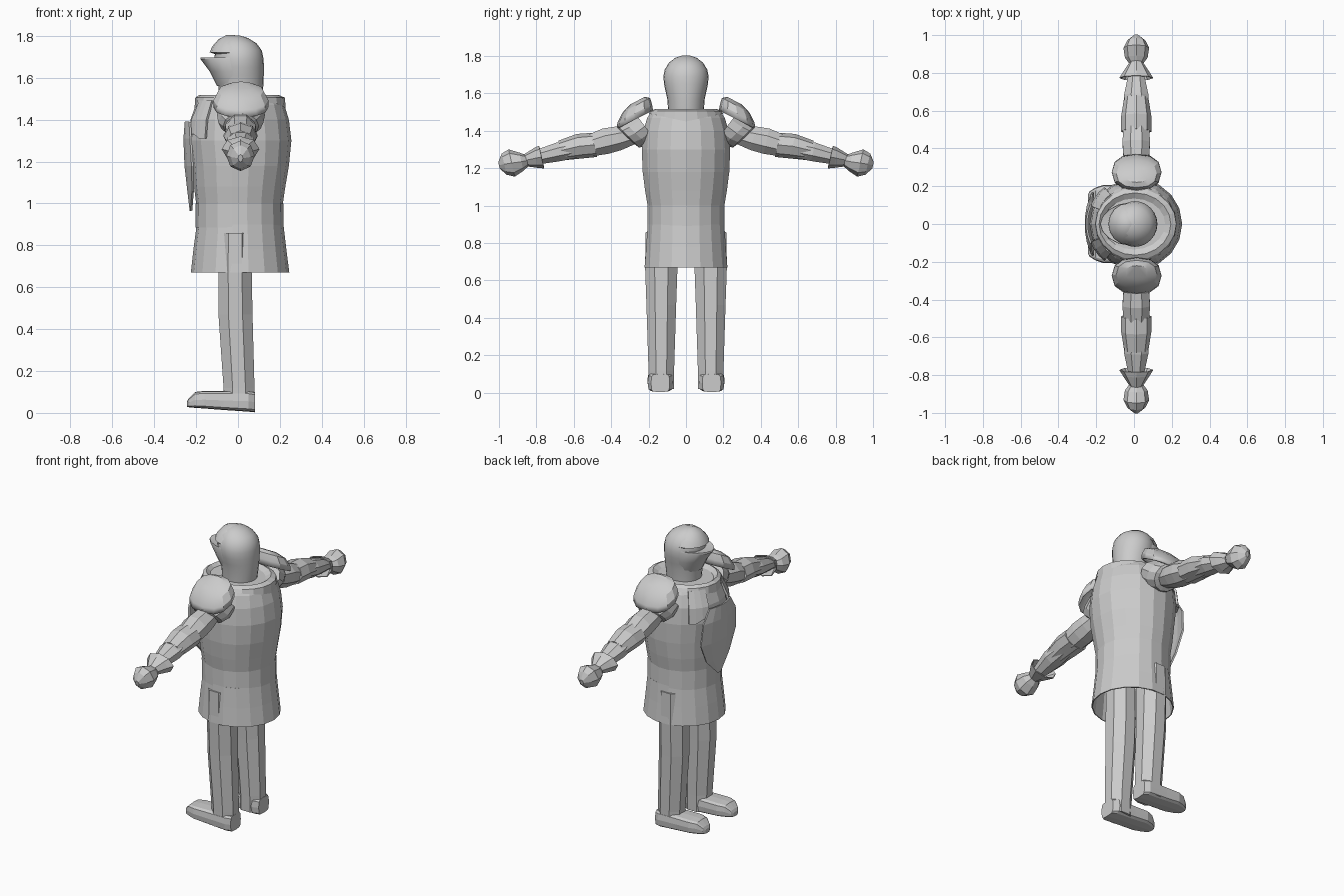
import bpy, bmesh, math
from mathutils import Vector

if "Cube" in bpy.data.objects:
    bpy.data.objects.remove(bpy.data.objects["Cube"])

steel = bpy.data.materials.new("plain grey")
steel.diffuse_color = (0.6, 0.6, 0.6, 1)
steel.use_nodes = True
steel.node_tree.nodes["Principled BSDF"].inputs["Base Color"].default_value = steel.diffuse_color
X, Y, Z = Vector((1, 0, 0)), Vector((0, 1, 0)), Vector((0, 0, 1))


def finish(name, bm, smooth=0, thick=0):
    bmesh.ops.recalc_face_normals(bm, faces=bm.faces)
    me = bpy.data.meshes.new(name)
    bm.to_mesh(me)
    bm.free()
    me.materials.append(steel)
    ob = bpy.data.objects.new(name, me)
    bpy.context.collection.objects.link(ob)
    if thick:
        mod = ob.modifiers.new("thickness", 'SOLIDIFY')
        mod.thickness = thick
        mod.offset = 0
    if smooth:
        bpy.ops.object.select_all(action='DESELECT')
        ob.select_set(True)
        bpy.context.view_layer.objects.active = ob
        bpy.ops.object.shade_smooth_by_angle(angle=math.radians(smooth))
    return ob


def loft(name, rings, n=8, power=1, turn=0, start=True, end=True, side=1, smooth=0, thick=0, shape=None):
    """Skin rings given as (centre, U half axis, V half axis); side=-1 mirrors in y."""
    bm = bmesh.new()
    loops = []
    for i, (c, u, v) in enumerate(rings):
        loop = []
        for k in range(n):
            a = 2 * math.pi * (k + turn) / n
            co, si = math.cos(a), math.sin(a)
            p = (Vector(c) + u * math.copysign(abs(co) ** power, co)
                 + v * math.copysign(abs(si) ** power, si))
            if shape:
                p = shape(i, p)
            p.y *= side
            loop.append(bm.verts.new(p))
        loops.append(loop)
    for a, b in zip(loops, loops[1:]):
        for k in range(n):
            bm.faces.new((a[k], a[(k + 1) % n], b[(k + 1) % n], b[k]))
    if start:
        bm.faces.new(loops[0])
    if end:
        bm.faces.new(loops[-1])
    return finish(name, bm, smooth, thick)


def upright(rows, y=0):
    """Rows of z, x centre, x radius, y radius."""
    return [((cx, y, z), X * rx, Y * ry) for z, cx, rx, ry in rows]


def along_arm(rows):
    """Rows of y, z, x radius, cross radius, perpendicular to the drooping arm."""
    v = Vector((0, 0.22, 0.975))
    return [((0.012, y, z), X * rx, v * rv) for y, z, rx, rv in rows]


def slanted(rows):
    """Rows of x radius and the two (y, z) ends of the ring seen from the side."""
    out = []
    for rx, a, b in rows:
        a, b = Vector((0.014, *a)), Vector((0.014, *b))
        out.append(((a + b) / 2, X * rx, (b - a) / 2))
    return out


def sheet(name, grid, thick):
    bm = bmesh.new()
    vs = [[bm.verts.new(p) for p in row] for row in grid]
    for a, b in zip(vs, vs[1:]):
        for k in range(len(a) - 1):
            bm.faces.new((a[k], a[k + 1], b[k + 1], b[k]))
    finish(name, bm, 0, thick)


# Torso, waist band and open skirt
loft("torso", upright([(0.97, .007, .203, .203), (1.08, .008, .218, .222), (1.18, .012, .231, .235),
                       (1.30, .01, .245, .24), (1.40, .008, .235, .232), (1.47, .01, .212, .21),
                       (1.50, .01, .195, .19)]), n=18)
loft("waist_band", upright([(0.885, .008, .21, .208), (1.0, .007, .21, .208)]), n=18, start=False, end=False)
loft("skirt", upright([(0.90, .01, .204, .205), (0.78, .009, .219, .213), (0.67, .01, .232, .222)]),
     n=18, start=False, end=False, thick=0.006)


# Collar with a lower rim dropping to a point front and back
def collar_dip(i, p):
    if i == 0:
        p.z += 0.04 * abs(p.y) / 0.19
    return p


loft("collar", upright([(1.45, .01, .218, .2), (1.505, .01, .214, .188), (1.518, .005, .19, .165),
                        (1.50, 0, .165, .135), (1.49, 0, .1, .09)]), n=20, start=False, shape=collar_dip)

# Helmet with a pointed face guard and brow
loft("helmet", upright([(1.49, .012, .10, .094), (1.57, .014, .108, .10), (1.61, .012, .111, .109),
                        (1.65, .008, .116, .117), (1.69, .005, .117, .121), (1.73, .002, .112, .113),
                        (1.765, -.003, .091, .09), (1.79, -.01, .058, .058), (1.803, -.015, .02, .02)]),
     n=24, smooth=40)
loft("face_guard", upright([(1.56, -.015, .085, .085), (1.63, -.03, .105, .108), (1.69, -.035, .145, .112),
                            (1.698, -.035, .143, .11), (1.685, -.03, .06, .07)]),
     n=16, power=1.12, smooth=30)
loft("brow", upright([(1.708, -.01, .085, .10), (1.722, -.03, .105, .11), (1.75, -.03, .093, .095),
                      (1.785, -.034, .058, .06), (1.804, -.035, .02, .02)]), n=16, smooth=30)

# Chest shield: a gently bent plate standing off the chest
shield = []
for z, x, w in [(1.39, -.25, .10), (1.31, -.257, .155), (1.18, -.252, .168), (1.06, -.238, .11), (.965, -.226, .015)]:
    shield.append([(x + 0.035 * (w / .17) * abs(t) ** 2, w * t, z) for t in (-1, -.6, -.2, .2, .6, 1)])
sheet("chest_shield", shield, 0.01)

for s, label in ((1, "left"), (-1, "right")):
    # Chest lapel hugging the torso
    lapel = []
    for z, rx, ry in [(1.49, .205, .2), (1.40, .245, .24), (1.31, .255, .25)]:
        lapel.append([(.01 - rx * math.cos(math.radians(a)), s * ry * math.sin(math.radians(a)),
                       z + (.02 if z < 1.35 and a < 40 else 0)) for a in (22, 32, 41, 50)])
    sheet(label + "_lapel", lapel, 0.012)

    # Shoulder plates
    loft(label + "_shoulder_plate", slanted([
        (.128, (.18, 1.508), (.368, 1.412)), (.127, (.185, 1.54), (.362, 1.445)),
        (.105, (.195, 1.573), (.335, 1.497)), (.06, (.22, 1.578), (.295, 1.538))]),
        n=12, power=.85, side=s, start=False, smooth=25, thick=0.008)
    loft(label + "_shoulder_lame", slanted([
        (.115, (.17, 1.36), (.27, 1.49)), (.108, (.205, 1.325), (.335, 1.45)),
        (.085, (.25, 1.31), (.37, 1.43)), (.06, (.27, 1.325), (.37, 1.415))]), n=12, side=s)

    # Arm pieces
    loft(label + "_upper_arm", along_arm([(.28, 1.38, .06, .055), (.36, 1.36, .074, .07), (.43, 1.345, .079, .075),
                                          (.50, 1.325, .074, .065), (.56, 1.312, .058, .052)]), n=8, turn=.5, side=s)
    loft(label + "_elbow_guard", along_arm([(.49, 1.325, .082, .066), (.57, 1.318, .08, .067),
                                            (.67, 1.295, .064, .054)]), n=8, side=s)
    loft(label + "_forearm", along_arm([(.56, 1.313, .06, .055), (.68, 1.288, .07, .055), (.78, 1.263, .047, .044),
                                        (.86, 1.243, .03, .03)]), n=8, turn=.5, side=s)
    loft(label + "_cuff", along_arm([(.772, 1.26, .088, .06), (.80, 1.255, .07, .052), (.86, 1.242, .03, .03)]),
         n=8, side=s, start=False, end=False, thick=0.005)
    loft(label + "_hand", along_arm([(.84, 1.243, .03, .025), (.88, 1.235, .06, .05), (.932, 1.228, .068, .075),
                                     (.972, 1.222, .048, .058), (1.0, 1.216, .012, .018)]), n=8, side=s)

    # Leg and foot
    loft(label + "_leg", upright([(.02, .005, .08, .072), (.12, .005, .08, .074), (.47, -.012, .088, .086),
                                  (.68, -.014, .086, .094), (.86, -.014, .084, .09)], y=.132),
         n=8, turn=.5, side=s)
    foot = [((x, .137, (lo + hi) / 2), Y * w, Z * (hi - lo) / 2) for x, lo, hi, w in
            [(.08, .003, .10, .05), (.05, .006, .105, .068), (-.07, .014, .105, .068), (-.16, .021, .105, .07),
             (-.205, .024, .10, .055), (-.235, .027, .07, .036), (-.243, .028, .055, .02)]]
    loft(label + "_foot", foot, n=12, power=.45, side=s)
